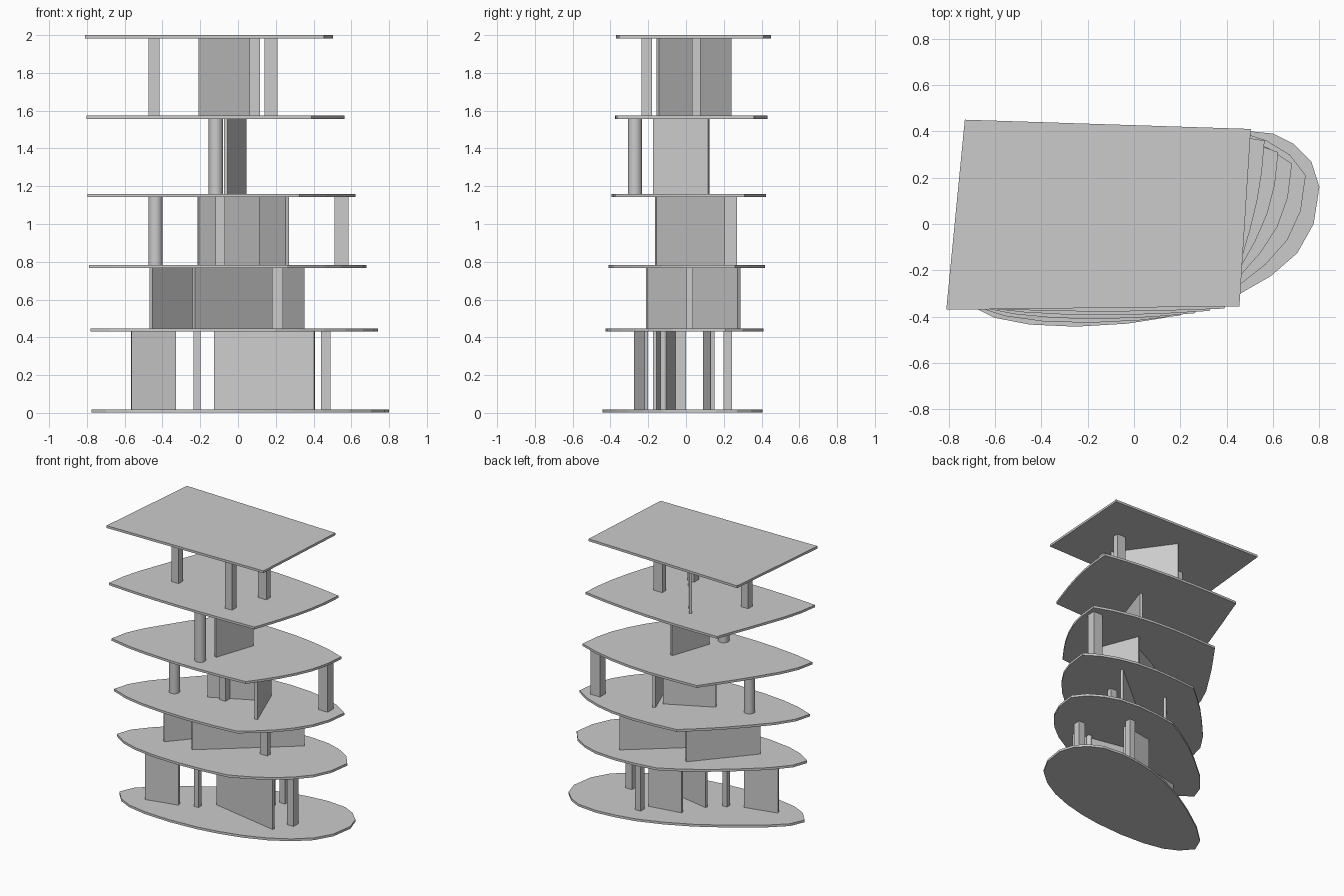
import bpy
import bmesh
from math import atan2
from mathutils import Vector, Matrix

cube = bpy.data.objects.get("Cube")
if cube:
    bpy.data.objects.remove(cube, do_unlink=True)

# Single matte grey for the whole tower
grey = bpy.data.materials.new("plain_grey")
grey.use_nodes = True
COLOUR = (0.6, 0.6, 0.6, 1)
grey.diffuse_color = COLOUR
grey.node_tree.nodes["Principled BSDF"].inputs["Base Color"].default_value = COLOUR

THICK = 0.017
WALL_THICK = 0.02
SLAB_TOPS = [0.018, 0.447, 0.783, 1.16, 1.574, 2.0]

# Ground outline: four arcs, each starting at a point that becomes a roof corner
ARCS = [
    [(.15, .36), (.3, .39), (.45, .405), (.6, .39), (.69, .345), (.765, .27)],
    [(.8, .16), (.775, 0), (.705, -.125), (.59, -.225), (.45, -.305), (.29, -.365)],
    [(.13, -.405), (-.03, -.43), (-.25, -.443), (-.45, -.434), (-.6, -.405), (-.7, -.355)],
    [(-.775, -.27), (-.73, -.165), (-.6, -.045), (-.4, .095), (-.21, .21), (-.02, .3)],
]
ROOF = [(-.73, .45), (.504, .41), (.455, -.355), (-.81, -.37)]


def finish(name, bm):
    """Turn a bmesh into a named grey object."""
    bmesh.ops.recalc_face_normals(bm, faces=bm.faces[:])
    mesh = bpy.data.meshes.new(name)
    bm.to_mesh(mesh)
    bm.free()
    mesh.materials.append(grey)
    obj = bpy.data.objects.new(name, mesh)
    bpy.context.collection.objects.link(obj)
    return obj


def outline(blend):
    """Blend the rounded ground outline into the four-sided roof outline."""
    points = []
    for side, arc in enumerate(ARCS):
        start = Vector(ROOF[side])
        end = Vector(ROOF[(side + 1) % len(ROOF)])
        for step, point in enumerate(arc):
            straight = start.lerp(end, step / len(arc))
            points.append(Vector(point).lerp(straight, blend))
    return points


def slab(name, blend, top):
    bm = bmesh.new()
    ring = [bm.verts.new((p.x, p.y, top - THICK)) for p in outline(blend)]
    face = bm.faces.new(ring)
    raised = bmesh.ops.extrude_face_region(bm, geom=[face], use_keep_orig=True)
    verts = [v for v in raised["geom"] if isinstance(v, bmesh.types.BMVert)]
    bmesh.ops.translate(bm, verts=verts, vec=(0, 0, THICK))
    finish(name, bm)


def block(name, centre, size, low, high, angle=0):
    bm = bmesh.new()
    place = Matrix.Translation((*centre, (low + high) / 2)) @ Matrix.Rotation(angle, 4, "Z")
    bmesh.ops.create_cube(bm, size=1, matrix=place @ Matrix.Diagonal((*size, high - low, 1)))
    finish(name, bm)


def wall(name, x1, y1, x2, y2, low, high):
    start, end = Vector((x1, y1)), Vector((x2, y2))
    run = end - start
    block(name, (start + end) / 2, (run.length, WALL_THICK), low, high, atan2(run.y, run.x))


def column(name, x, y, radius, low, high):
    bm = bmesh.new()
    bmesh.ops.create_cone(bm, cap_ends=True, segments=32, radius1=radius, radius2=radius,
                          depth=high - low, matrix=Matrix.Translation((x, y, (low + high) / 2)))
    for face in bm.faces:
        face.smooth = len(face.verts) == 4
    for edge in bm.edges:
        edge.smooth = all(len(f.verts) == 4 for f in edge.link_faces)
    finish(name, bm)


# Supports per storey: walls (two ends), posts (centre, size), columns (centre, radius)
STOREYS = [
    {"wall": [(-.565, -.265, -.33, -.21), (-.125, -.06, .405, -.165), (-.04, .1, .2, .14)],
     "post": [(-.217, -.157, .037, .037), (.22, .222, .045, .045), (.465, -.028, .052, .055)],
     "column": [(.3, -.12, .02)]},
    {"wall": [(-.46, -.205, -.125, .18), (-.235, -.2, .345, .28)],
     "post": [(.21, .018, .058, .037)]},
    {"wall": [(-.21, -.05, .11, .11), (.12, .2, .26, -.16)],
     "post": [(-.095, -.02, .05, .05), (.548, .237, .075, .066)],
     "column": [(-.437, -.113, .037)]},
    {"wall": [(-.065, -.172, .035, .12)],
     "column": [(-.117, -.27, .038)]},
    {"wall": [(-.2, .235, .075, -.15)],
     "post": [(-.445, -.07, .058, .05), (.088, -.207, .055, .055), (.175, .053, .07, .045)]},
]

# Floors and roof
for level, top in enumerate(SLAB_TOPS):
    last = len(SLAB_TOPS) - 1
    slab("roof_slab" if level == last else f"floor_slab_{level + 1}", level / last, top)

# Walls, posts and columns between the slabs
for level, parts in enumerate(STOREYS):
    low, high = SLAB_TOPS[level], SLAB_TOPS[level + 1] - THICK
    tag = f"storey_{level + 1}"
    for i, ends in enumerate(parts.get("wall", [])):
        wall(f"{tag}_wall_{i + 1}", *ends, low, high)
    for i, (x, y, width, depth) in enumerate(parts.get("post", [])):
        block(f"{tag}_post_{i + 1}", (x, y), (width, depth), low, high)
    for i, (x, y, radius) in enumerate(parts.get("column", [])):
        column(f"{tag}_column_{i + 1}", x, y, radius, low, high)
